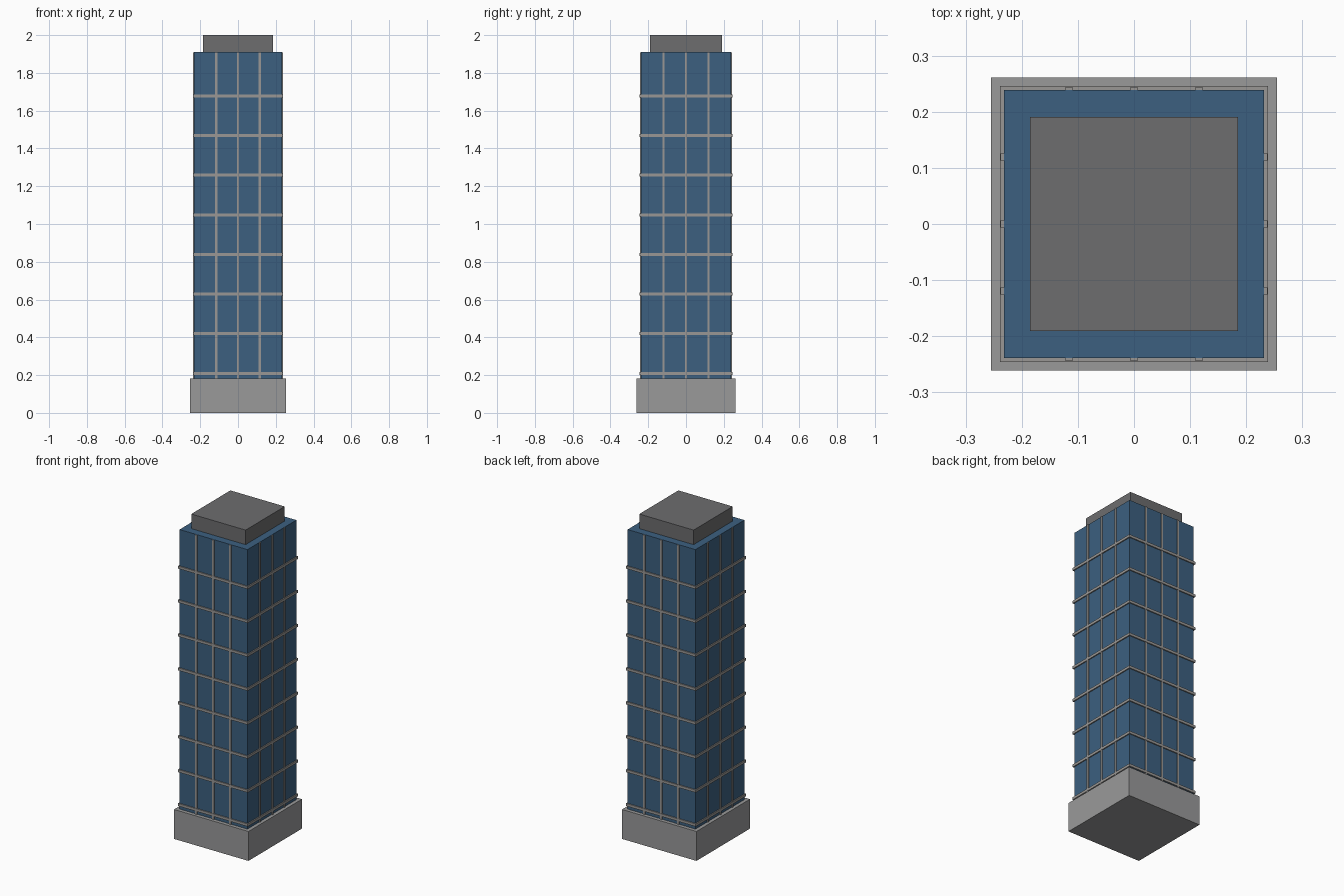
import bpy

default = bpy.data.objects.get("Cube")
if default:
    bpy.data.objects.remove(default, do_unlink=True)


def material(name, rgb):
    m = bpy.data.materials.new(name)
    m.use_nodes = True
    colour = (*rgb, 1.0)
    m.diffuse_color = colour
    m.node_tree.nodes["Principled BSDF"].inputs["Base Color"].default_value = colour
    return m


glass = material("blue glass", (0.045, 0.117, 0.216))
concrete = material("pale concrete", (0.32, 0.32, 0.322))
trim = material("grey trim", (0.32, 0.31, 0.30))
roof = material("dark roof grey", (0.153, 0.153, 0.158))


def box(name, mat, half_x, half_y, z0, z1, x=0.0, y=0.0):
    """Box given by half widths, bottom, top and centre."""
    bpy.ops.mesh.primitive_cube_add(size=2, location=(x, y, (z0 + z1) / 2))
    ob = bpy.context.object
    ob.name = name
    ob.scale = (half_x, half_y, (z1 - z0) / 2)
    bpy.ops.object.transform_apply(location=False, rotation=False, scale=True)
    ob.data.materials.append(mat)
    return ob


BASE_TOP, TOWER_TOP = 0.182, 1.91
HX, HY = 0.232, 0.239          # tower half widths
PROUD = 0.0065                 # how far the trim stands out
HALF_TRIM = 0.0062

# Main masses
box("podium", concrete, 0.2545, 0.2615, 0, BASE_TOP)
box("glass_tower", glass, HX, HY, BASE_TOP - 0.02, TOWER_TOP)
box("roof_plant_room", roof, 0.1857, 0.191, TOWER_TOP - 0.01, 2.0)

# Horizontal floor bands wrapping the tower
for i in range(1, 9):
    z = i * 0.2097
    box(f"floor_band_{i}", trim, HX + PROUD, HY + PROUD, z - 0.008, z + 0.008)

# Vertical mullions, three on each face
depth = PROUD - 0.001
for i in (-1, 0, 1):
    for side, label in ((-1, "a"), (1, "b")):
        box(f"mullion_x_{label}_{i + 2}", trim, HALF_TRIM, depth, BASE_TOP - 0.01,
            TOWER_TOP - 0.001, x=i * HX / 2, y=side * HY)
        box(f"mullion_y_{label}_{i + 2}", trim, depth, HALF_TRIM, BASE_TOP - 0.01,
            TOWER_TOP - 0.001, x=side * HX, y=i * HY / 2)
